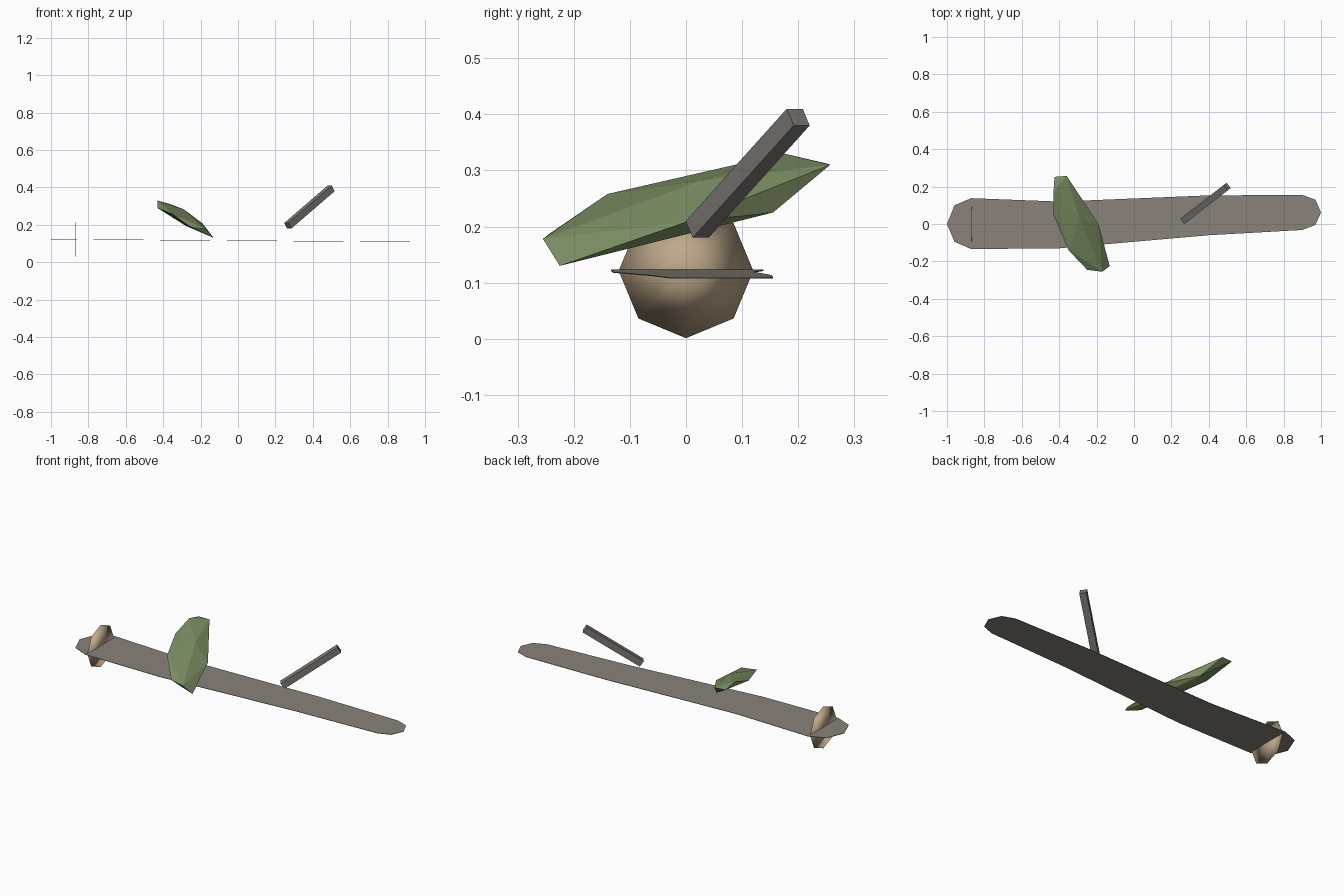
import bpy, bmesh, math
from mathutils import Vector

if "Cube" in bpy.data.objects:
    bpy.data.objects.remove(bpy.data.objects["Cube"])


def material(name, rgb):
    m = bpy.data.materials.new(name)
    lin = [((c / 255 + 0.055) / 1.055) ** 2.4 for c in rgb]
    m.diffuse_color = (*lin, 1)
    m.use_nodes = True
    m.node_tree.nodes["Principled BSDF"].inputs["Base Color"].default_value = m.diffuse_color
    return m


def finish(bm, name, mat, smooth=False):
    bmesh.ops.recalc_face_normals(bm, faces=bm.faces)
    for f in bm.faces:
        f.smooth = smooth
    mesh = bpy.data.meshes.new(name)
    bm.to_mesh(mesh)
    bm.free()
    mesh.materials.append(mat)
    ob = bpy.data.objects.new(name, mesh)
    bpy.context.collection.objects.link(ob)
    return ob


bark = material("warm_grey", (136, 131, 122))
twig = material("grey", (124, 120, 116))
moss = material("moss_green", (122, 141, 98))
wood = material("cut_wood_tan", (190, 168, 138))

# Long, thin, slightly tilted strip with rounded ends
outline = [(-1, 0), (-0.96, 0.10), (-0.87, 0.138), (-0.4, 0.12), (0.4, 0.153),
           (0.9, 0.155), (0.97, 0.13), (1, 0.062), (0.97, -0.005), (0.9, -0.032),
           (0.4, -0.06), (-0.4, -0.13), (-0.87, -0.134), (-0.96, -0.095)]
bm = bmesh.new()
face = bm.faces.new([bm.verts.new((x, y, 0.1145 - 0.0075 * x)) for x, y in outline])
ext = bmesh.ops.extrude_face_region(bm, geom=[face])
bmesh.ops.translate(bm, vec=(0, 0, 0.002),
                    verts=[v for v in ext["geom"] if isinstance(v, bmesh.types.BMVert)])
finish(bm, "long_strip", bark)

# Eight-sided end disc, two shallow fans sharing a smooth rim
bm = bmesh.new()
rim = [bm.verts.new((-0.867, 0.12 * math.cos(a), 0.121 + 0.12 * math.sin(a)))
       for a in (i * math.pi / 4 for i in range(8))]
for dx in (-0.002, 0.002):
    hub = bm.verts.new((-0.867 + dx, 0, 0.121))
    for i in range(8):
        bm.faces.new((hub, rim[i], rim[(i + 1) % 8]))
finish(bm, "end_disc", wood, smooth=True)

# Faceted moss patch, the hull of a few corner points
corners = [(-0.13, -0.225, 0.13), (-0.17, -0.255, 0.178), (-0.25, -0.245, 0.186),
           (-0.35, -0.14, 0.258), (-0.43, 0.05, 0.29), (-0.43, 0.175, 0.33),
           (-0.425, 0.252, 0.312), (-0.36, 0.257, 0.31), (-0.30, 0.155, 0.225),
           (-0.19, 0.0, 0.208), (-0.29, 0.03, 0.283), (-0.28, 0.02, 0.195)]
bm = bmesh.new()
for c in corners:
    bm.verts.new(c)
bmesh.ops.convex_hull(bm, input=bm.verts)
finish(bm, "moss_patch", moss)

# Square branch stub, tilted up and back
low, high = Vector((0.266, 0.02, 0.195)), Vector((0.498, 0.2, 0.395))
bm = bmesh.new()
bmesh.ops.create_cube(bm, size=1)
bmesh.ops.scale(bm, vec=(0.036, 0.036, (high - low).length), verts=bm.verts)
rot = (high - low).to_track_quat('Z', 'Y').to_matrix()
bmesh.ops.rotate(bm, matrix=rot, verts=bm.verts)
bmesh.ops.translate(bm, vec=(low + high) / 2, verts=bm.verts)
finish(bm, "branch_stub", twig)
